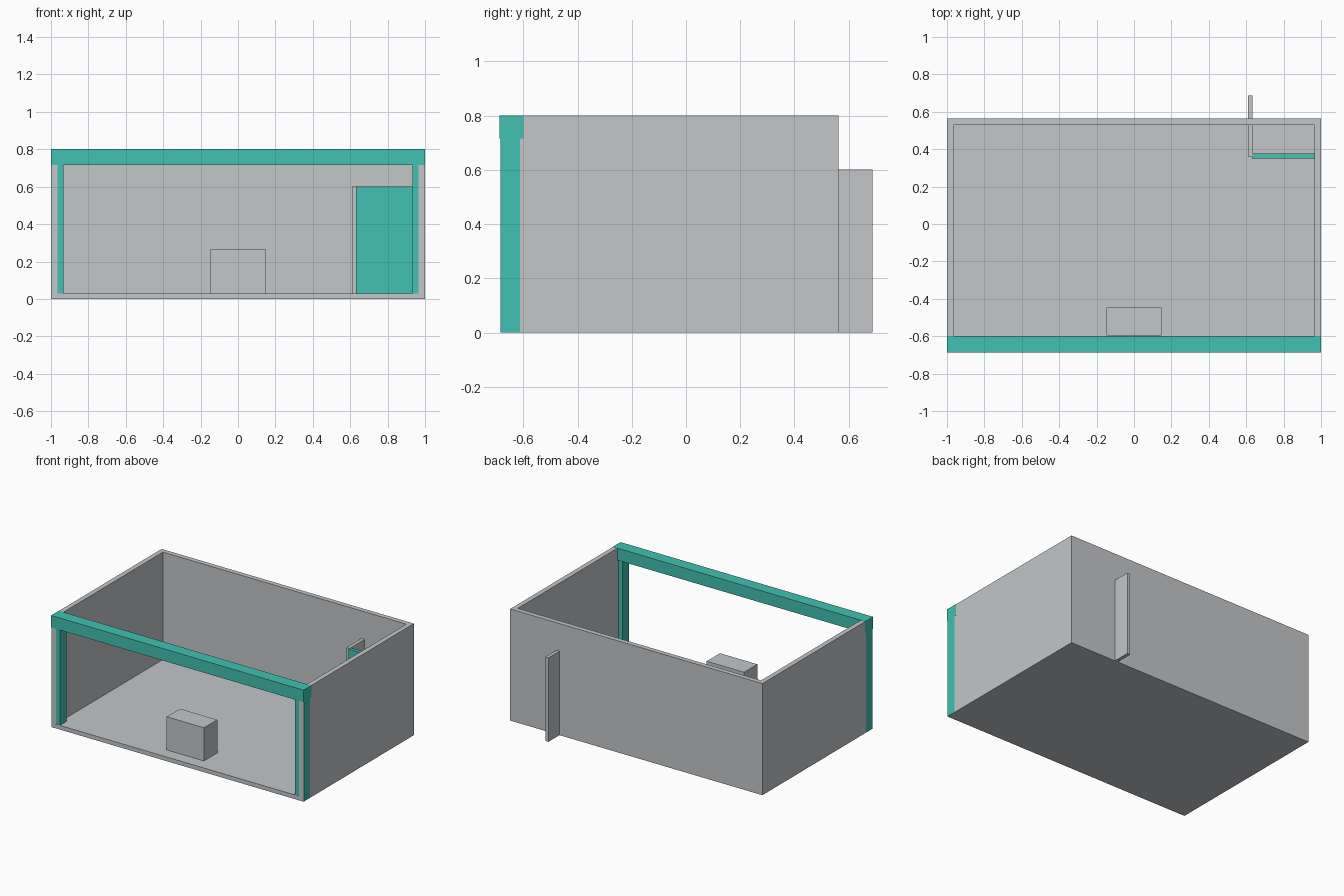
import bpy

if "Cube" in bpy.data.objects:
    bpy.data.objects.remove(bpy.data.objects["Cube"])


def material(name, color):
    m = bpy.data.materials.new(name)
    m.diffuse_color = (*color, 1.0)
    m.use_nodes = True
    m.node_tree.nodes["Principled BSDF"].inputs["Base Color"].default_value = m.diffuse_color
    return m


GREY = material("light_grey", (0.546, 0.565, 0.584))
TEAL = material("teal", (0.052, 0.533, 0.445))


def box(name, x, y, z, mat):
    """Box from (min, max) ranges along each axis."""
    bpy.ops.mesh.primitive_cube_add(size=1)
    ob = bpy.context.object
    ob.name = name
    for v in ob.data.vertices:
        v.co = [r[0] if c < 0 else r[1] for c, r in zip(v.co, (x, y, z))]
    ob.data.materials.append(mat)
    return ob


FRONT, BACK = -0.685, 0.563   # room depth
WALL, FLOOR, TOP = 0.035, 0.03, 0.8
INNER = 1 - WALL

# Open-topped room shell
box("floor", (-1, 1), (FRONT, BACK), (0, FLOOR), GREY)
box("back_wall", (-INNER, INNER), (BACK - WALL, BACK), (FLOOR, TOP), GREY)
for side, s in (("left", -1), ("right", 1)):
    box(side + "_wall", sorted((s * INNER, s)), (FRONT, BACK), (FLOOR, TOP), GREY)
    # Front posts, showing on the inside and outside of the side walls
    box(side + "_post", sorted((s * 0.932, s * 1.0006)), (FRONT + 0.001, -0.612),
        (0.001, 0.75), TEAL)

# Beam across the front opening
box("front_beam", (-1.001, 1.001), (-0.688, -0.6), (0.715, TOP + 0.001), TEAL)

# Corner partition: a teal panel and a grey panel running out through the back wall
box("teal_partition", (0.63, INNER), (0.35, 0.376), (0.001, 0.6), TEAL)
box("grey_partition", (0.609, 0.634), (0.36, 0.688), (0, 0.602), GREY)

# Block standing on the floor
box("counter", (-0.148, 0.148), (-0.596, -0.446), (FLOOR - 0.01, 0.268), GREY)
